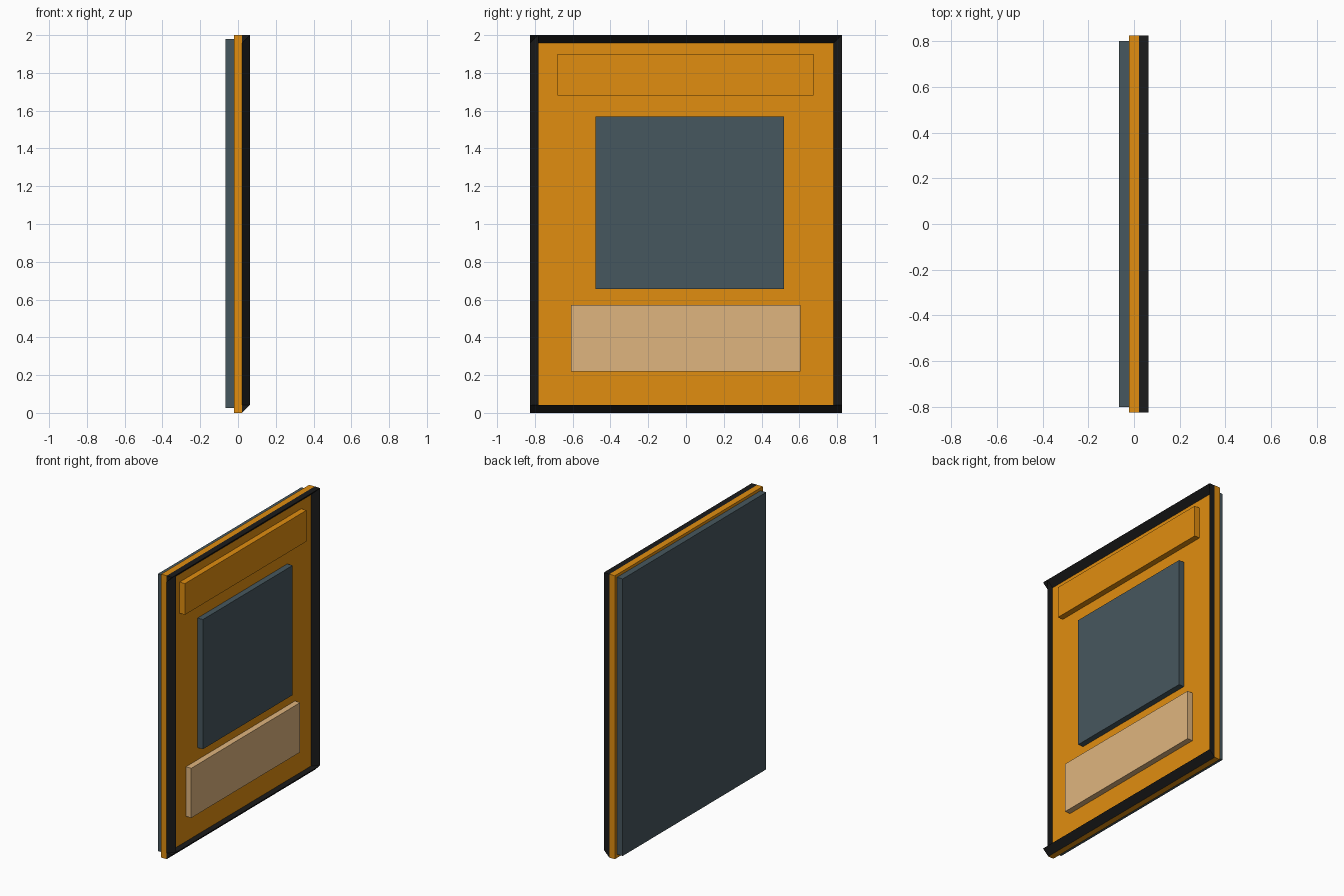
import bpy
import bmesh
from mathutils import Vector

cube = bpy.data.objects.get("Cube")
if cube:
    bpy.data.objects.remove(cube, do_unlink=True)


def material(name, rgb):
    mat = bpy.data.materials.new(name)
    mat.use_nodes = True
    color = (*rgb, 1)
    mat.diffuse_color = color
    bsdf = next(n for n in mat.node_tree.nodes if n.type == 'BSDF_PRINCIPLED')
    bsdf.inputs["Base Color"].default_value = color
    return mat


orange = material("orange", (0.75, 0.27, 0.005))
slate = material("slate", (0.062, 0.095, 0.112))
tan = material("tan", (0.74, 0.46, 0.21))
black = material("black", (0.011, 0.011, 0.011))


def prism(name, profile, extrusion, mat):
    """Extrude a flat profile along a vector into a closed solid."""
    bm = bmesh.new()
    face = bm.faces.new([bm.verts.new(p) for p in profile])
    result = bmesh.ops.extrude_face_region(bm, geom=[face], use_keep_orig=True)
    moved = [g for g in result["geom"] if isinstance(g, bmesh.types.BMVert)]
    bmesh.ops.translate(bm, verts=moved, vec=Vector(extrusion))
    bmesh.ops.recalc_face_normals(bm, faces=bm.faces)
    mesh = bpy.data.meshes.new(name)
    bm.to_mesh(mesh)
    bm.free()
    mesh.materials.append(mat)
    obj = bpy.data.objects.new(name, mesh)
    bpy.context.collection.objects.link(obj)
    return obj


def slab(name, x, y, z, mat):
    profile = [(x[0], y[0], z[0]), (x[0], y[1], z[0]),
               (x[0], y[1], z[1]), (x[0], y[0], z[1])]
    return prism(name, profile, (x[1] - x[0], 0, 0), mat)


HALF, HEIGHT = 0.825, 2.0
BACK, FACE, RIDGE = -0.022, 0.021, 0.064
TRIM = 0.043

# Board and its backing sheet
slab("board", (BACK, FACE), (-HALF, HALF), (0, HEIGHT), orange)
slab("backing_sheet", (-0.066, BACK), (-0.8, 0.8), (0.025, 1.98), slate)

# Raised panels on the face
panel_x = (FACE, 0.062)
slab("upper_panel", panel_x, (-0.68, 0.675), (1.68, 1.9), orange)
slab("middle_panel", panel_x, (-0.48, 0.52), (0.655, 1.57), slate)
slab("lower_panel", panel_x, (-0.61, 0.605), (0.22, 0.57), tan)

# Triangular trim, each pair sharing one orientation
for name, z in (("bottom_trim", 0), ("top_trim", HEIGHT - TRIM)):
    profile = [(FACE, -HALF, z), (RIDGE, -HALF, z + TRIM), (FACE, -HALF, z + TRIM)]
    prism(name, profile, (0, 2 * HALF, 0), black)

for name, y in (("front_trim", -HALF), ("rear_trim", HALF - TRIM)):
    profile = [(FACE, y, TRIM), (RIDGE, y + TRIM, TRIM), (FACE, y + TRIM, TRIM)]
    prism(name, profile, (0, 0, HEIGHT - TRIM), black)
